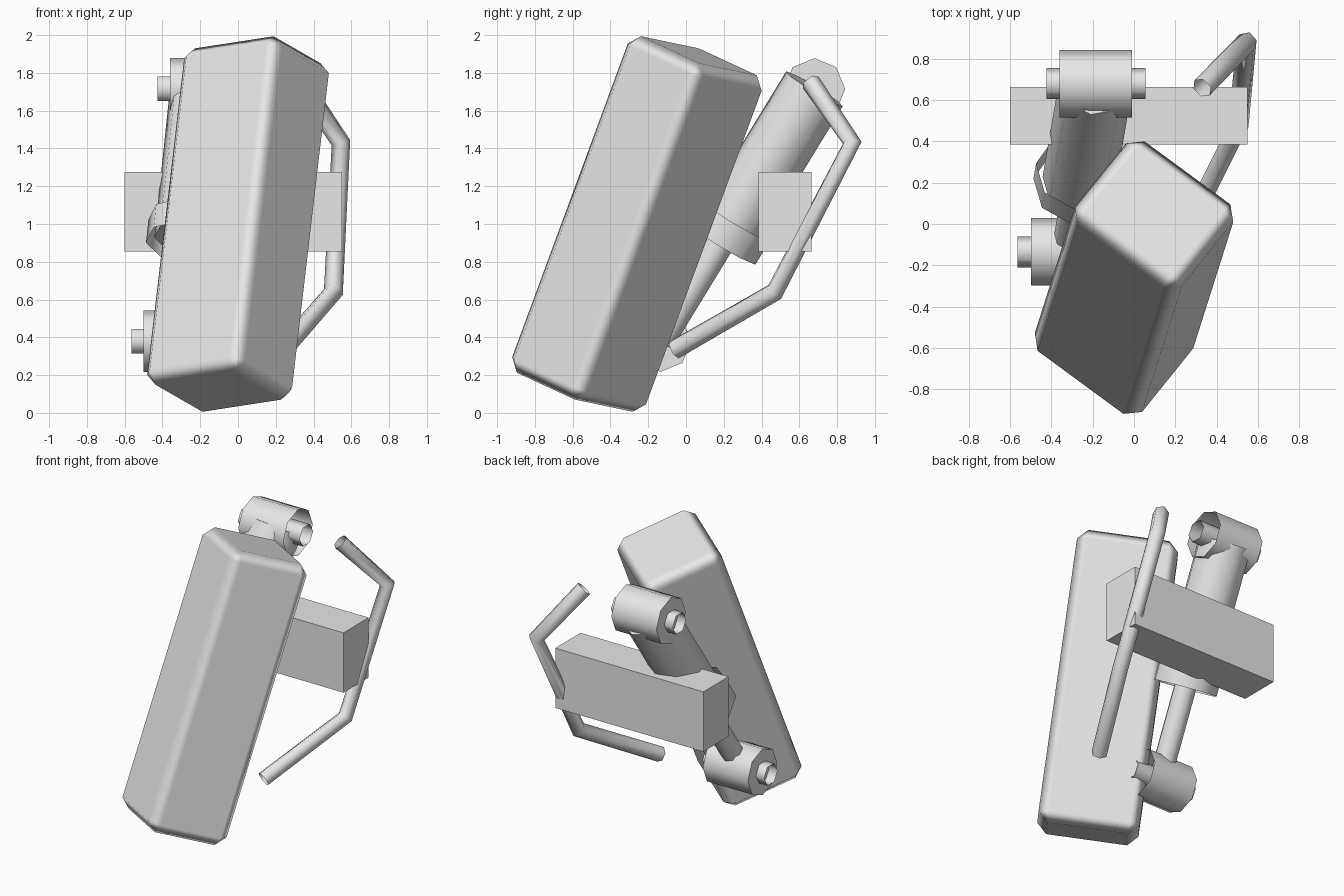
import bpy, bmesh, math
from mathutils import Vector, Matrix

cube = bpy.data.objects.get("Cube")
if cube:
    bpy.data.objects.remove(cube, do_unlink=True)

grey = bpy.data.materials.new("light_grey")
grey.use_nodes = True
grey.diffuse_color = (0.8, 0.8, 0.8, 1)
grey.node_tree.nodes["Principled BSDF"].inputs["Base Color"].default_value = (0.8, 0.8, 0.8, 1)


def add_object(name, data, matrix=None):
    obj = bpy.data.objects.new(name, data)
    bpy.context.collection.objects.link(obj)
    data.materials.append(grey)
    if matrix:
        obj.matrix_world = matrix
    return obj


def box(name, centre, size, rotation=Matrix(), smooth=False):
    bm = bmesh.new()
    bmesh.ops.create_cube(bm, size=1, matrix=Matrix.Diagonal((*size, 1)))
    mesh = bpy.data.meshes.new(name)
    bm.to_mesh(mesh)
    bm.free()
    if smooth:
        mesh.shade_smooth()
    return add_object(name, mesh, Matrix.Translation(centre) @ rotation)


def tube(name, start, end, radius, sides=8, start_cap=True, end_cap=True, spin=0):
    """Smooth cylinder between two points, with optional end caps."""
    start, end = Vector(start), Vector(end)
    axis = end - start
    bm = bmesh.new()
    bmesh.ops.create_cone(bm, cap_ends=True, segments=sides, radius1=radius,
                          radius2=radius, depth=axis.length,
                          matrix=Matrix.Rotation(spin, 4, 'Z'))
    bm.normal_update()
    caps = [f for f in bm.faces if abs(f.normal.z) > 0.9]
    drop = [f for f in caps if not (end_cap if f.normal.z > 0 else start_cap)]
    bmesh.ops.delete(bm, geom=drop, context='FACES_ONLY')
    for f in bm.faces:
        f.smooth = abs(f.normal.z) < 0.9
    for e in bm.edges:
        e.smooth = all(f.smooth for f in e.link_faces)
    mesh = bpy.data.meshes.new(name)
    bm.to_mesh(mesh)
    bm.free()
    turn = axis.to_track_quat('Z', 'Y').to_matrix().to_4x4()
    return add_object(name, mesh, Matrix.Translation((start + end) / 2) @ turn)


# Leaning main body with chamfered edges
up = Vector((0.109, 0.344, 0.933)).normalized()
side = Vector((0.59, 0.73, -0.35))
side = (side - up * side.dot(up)).normalized()
lean = Matrix((side, up.cross(side), up)).transposed().to_4x4()
body = box("main_body", (0, -0.26, 1.0), (0.55, 0.65, 1.91), lean, smooth=True)
bevel = body.modifiers.new("chamfer", 'BEVEL')
bevel.width = 0.065
bevel.segments = 1
bevel.harden_normals = True

# Cross block behind the body
box("cross_block", (-0.025, 0.525, 1.065), (1.15, 0.28, 0.42))

# Damper: an eye and a pin at each end
lower = Vector((-0.325, -0.135, 0.38))
upper = Vector((-0.185, 0.68, 1.715))
for label, centre in (("lower", lower), ("upper", upper)):
    half_eye, half_pin = Vector((0.175, 0, 0)), Vector((0.24, 0, 0))
    tube(label + "_eye", centre - half_eye, centre + half_eye, 0.163, end_cap=False)
    tube(label + "_pin", centre - half_pin, centre + half_pin, 0.075, sides=6,
         start_cap=False, end_cap=False, spin=math.pi / 2)

# Damper: rod, barrel and open collar along the shared axis
tube("damper_rod", lower, lower.lerp(upper, 0.5), 0.075)
tube("damper_barrel", lower.lerp(upper, 0.41), upper, 0.178)
tube("damper_collar", lower.lerp(upper, 0.39), lower.lerp(upper, 0.482), 0.22,
     start_cap=False, end_cap=False)

# Bent open pipe on the left side
path = ((0.33, 0.66, 1.75), (0.545, 0.88, 1.43), (0.505, 0.47, 0.64), (0.24, -0.06, 0.335))
curve = bpy.data.curves.new("bent_pipe", 'CURVE')
curve.dimensions = '3D'
curve.bevel_depth = 0.052
curve.bevel_resolution = 1
curve.use_fill_caps = False
spline = curve.splines.new('POLY')
spline.points.add(len(path) - 1)
for point, co in zip(spline.points, path):
    point.co = (*co, 1)
spline.use_smooth = True
add_object("bent_pipe", curve)
